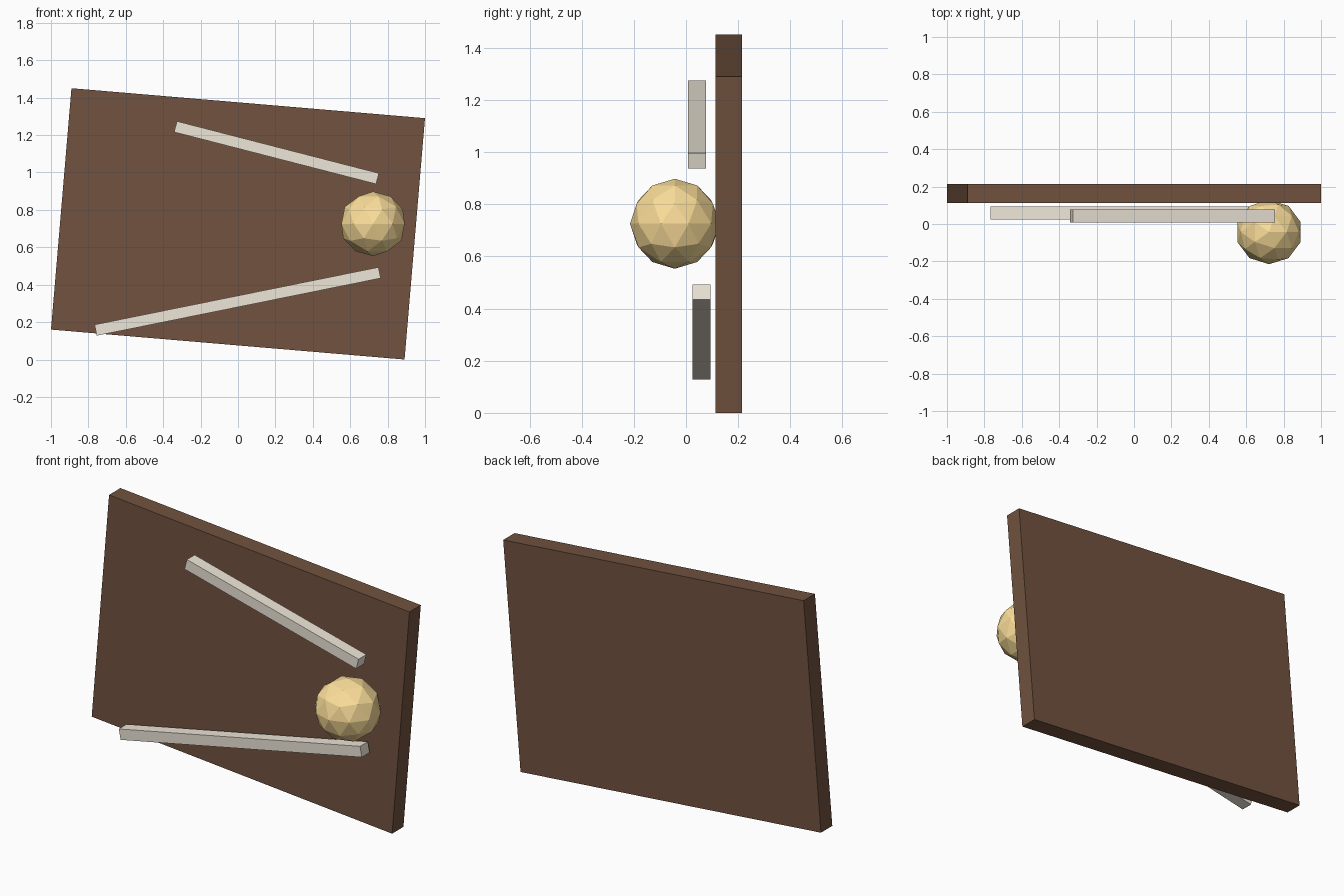
import bpy
from math import atan2, hypot, radians

if "Cube" in bpy.data.objects:
    bpy.data.objects.remove(bpy.data.objects["Cube"])


def material(name, rgb):
    m = bpy.data.materials.new(name)
    m.diffuse_color = (*rgb, 1)
    m.use_nodes = True
    m.node_tree.nodes["Principled BSDF"].inputs["Base Color"].default_value = m.diffuse_color
    return m


def box(name, center, size, tilt, mat):
    bpy.ops.mesh.primitive_cube_add(size=1, location=center, rotation=(0, tilt, 0))
    o = bpy.context.object
    o.name = name
    o.scale = size
    bpy.ops.object.transform_apply(location=False, rotation=False, scale=True)
    o.data.materials.append(mat)
    return o


def bar(name, start, end, y, mat):
    # bar between two (x, z) end centres
    dx, dz = end[0] - start[0], end[1] - start[1]
    center = ((start[0] + end[0]) / 2, y, (start[1] + end[1]) / 2)
    return box(name, center, (hypot(dx, dz), 0.07, 0.06), -atan2(dz, dx), mat)


brown = material("brown_wood", (0.165, 0.085, 0.05))
pale = material("pale_trim", (0.85, 0.79, 0.69))
gold = material("gold", (0.97, 0.73, 0.32))

# tilted door slab
box("door_panel", (0, 0.164, 0.7252), (1.897, 0.102, 1.295), radians(4.84), brown)

# two slanted planks on the front
bar("upper_plank", (-0.334, 1.245), (0.746, 0.967), 0.042, pale)
bar("lower_plank", (-0.761, 0.157), (0.757, 0.464), 0.059, pale)

# low-poly round knob, slightly wider than tall
bpy.ops.mesh.primitive_ico_sphere_add(subdivisions=2, radius=1, location=(0.722, -0.043, 0.7255))
knob = bpy.context.object
knob.name = "door_knob"
knob.scale = (0.178, 0.172, 0.1725)
bpy.ops.object.transform_apply(location=False, rotation=False, scale=True)
knob.data.materials.append(gold)
